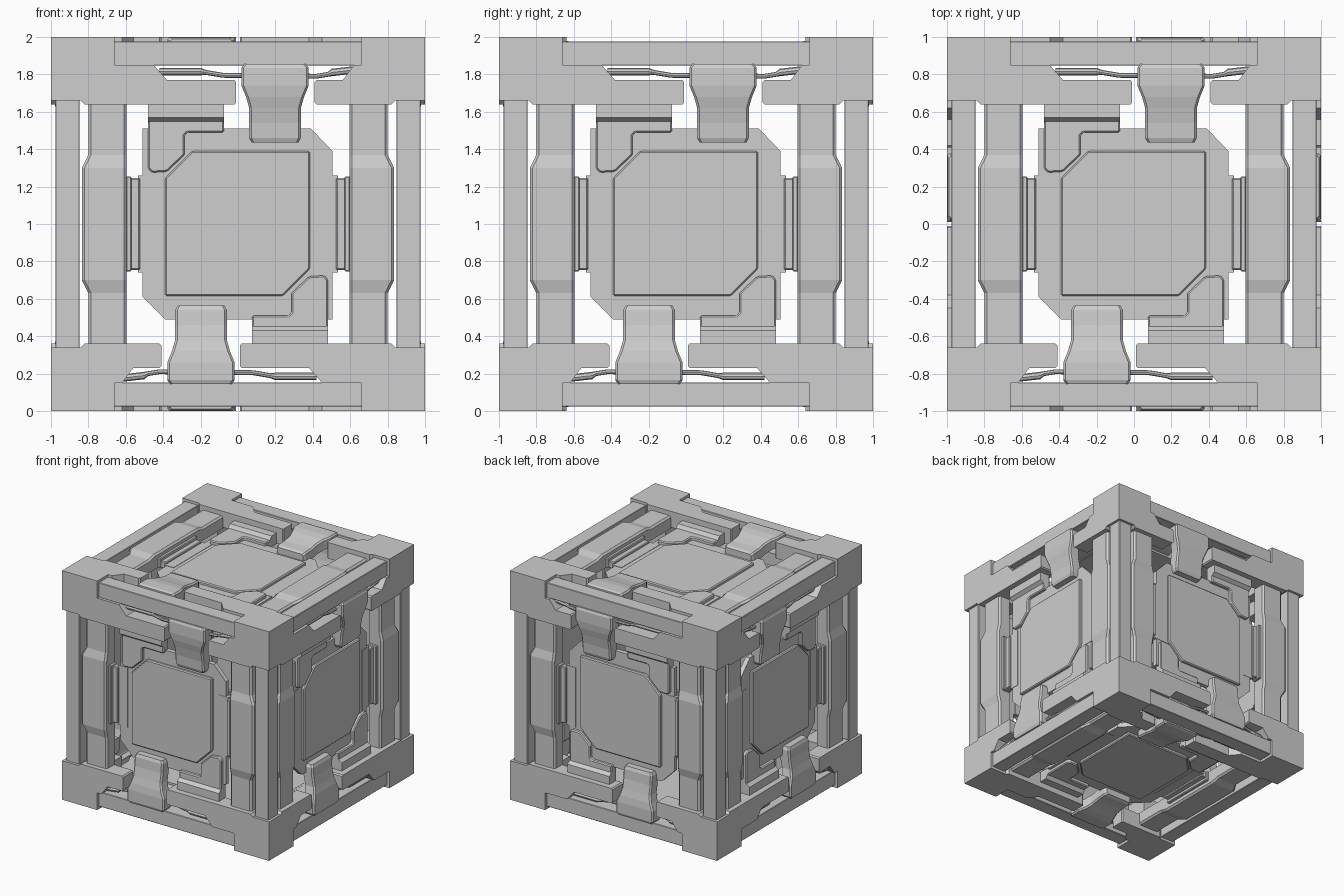
import bpy, bmesh
from math import radians
from mathutils import Matrix, Vector

if "Cube" in bpy.data.objects:
    bpy.data.objects.remove(bpy.data.objects["Cube"])

grey = bpy.data.materials.new("plain grey")
grey.use_nodes = True
grey.diffuse_color = (0.62, 0.62, 0.62, 1)
grey.node_tree.nodes["Principled BSDF"].inputs["Base Color"].default_value = (0.62, 0.62, 0.62, 1)

# Each side is modelled once as (across, up, outward), turned into place,
# and mirrored through the middle for the opposite side
CENTRE = Matrix.Translation((0, 0, 1))
TIP = Matrix.Rotation(radians(90), 4, 'X')
SIDES = [("top", "bottom", Matrix()), ("front", "back", TIP),
         ("right", "left", Matrix.Rotation(radians(90), 4, 'Z') @ TIP)]
HALF_TURN = Matrix.Rotation(radians(180), 4, 'Z')


def finish(bm, name, bevel):
    bmesh.ops.recalc_face_normals(bm, faces=bm.faces)
    if bevel:
        sharp = [e for e in bm.edges if e.calc_face_angle(0) > 0.5]
        bmesh.ops.bevel(bm, geom=sharp, offset=bevel, segments=1, affect='EDGES')
    me = bpy.data.meshes.new(name)
    bm.to_mesh(me)
    bm.free()
    me.materials.append(grey)
    return me


def place(name, me, matrix):
    ob = bpy.data.objects.new(name, me)
    ob.matrix_world = CENTRE @ matrix
    bpy.context.collection.objects.link(ob)


def on_sides(name, me, twice=True):
    mirrored = me.copy()
    mirrored.transform(Matrix.Diagonal((1, 1, -1, 1)))
    mirrored.flip_normals()
    for near, far, m in SIDES:
        for side, mesh in ((near, me), (far, mirrored)):
            place(f"{side}_{name}", mesh, m)
            if twice:
                place(f"{side}_{name}_opposite", mesh, m @ HALF_TURN)


def loft(name, rings, bevel=0.008):
    """Skin a closed solid through rings of equal point count."""
    bm = bmesh.new()
    loops = [[bm.verts.new(p) for p in ring] for ring in rings]
    for a, b in zip(loops, loops[1:]):
        for i in range(len(a)):
            j = (i + 1) % len(a)
            bm.faces.new((a[i], a[j], b[j], b[i]))
    bm.faces.new(loops[0])
    bm.faces.new(loops[-1])
    return finish(bm, name, bevel)


def plate(name, outline, low, high, bevel=0.008):
    return loft(name, [[(x, y, h) for x, y in outline] for h in (low, high)], bevel)


def box(name, x, y, z, bevel=0.006):
    corners = [(x[0], y[0]), (x[1], y[0]), (x[1], y[1]), (x[0], y[1])]
    return plate(name, corners, z[0], z[1], bevel)


# Corner blocks
block = box("corner_block", (-0.17, 0.17), (-0.17, 0.17), (-0.17, 0.17), 0)
for x in (-0.83, 0.83):
    for y in (-0.83, 0.83):
        for z in (-0.83, 0.83):
            place("corner_block", block, Matrix.Translation((x, y, z)))

# Edge rails, slightly set back between the corner blocks
rail = box("edge_rail", (-0.065, 0.065), (-0.065, 0.065), (-0.67, 0.67), 0.004)
turns = [Matrix(), Matrix.Rotation(radians(90), 4, 'X'), Matrix.Rotation(radians(90), 4, 'Y')]
for axis, turn in zip((2, 1, 0), turns):
    for a in (-0.912, 0.912):
        for b in (-0.912, 0.912):
            spot = [a, b]
            spot.insert(axis, 0)
            place("edge_rail", rail, Matrix.Translation(spot) @ turn)

# Long and short arms reaching inwards from the corners
long_arm = [(-1, 1), (-0.66, 1), (-0.66, 0.85), (-0.45, 0.85), (-0.38, 0.77), (-0.02, 0.77),
            (-0.01, 0.76), (-0.01, 0.65), (-0.02, 0.64), (-0.82, 0.64), (-0.84, 0.66), (-1, 0.66)]
short_arm = [(1, 1), (0.66, 1), (0.66, 0.85), (0.62, 0.85), (0.56, 0.77), (0.42, 0.77),
             (0.41, 0.76), (0.41, 0.65), (0.42, 0.64), (0.82, 0.64), (0.84, 0.66), (1, 0.66)]
on_sides("long_arm", plate("long_arm", long_arm, 0.86, 1, 0))
on_sides("short_arm", plate("short_arm", short_arm, 0.86, 1, 0))

# Side beams with a wider, slightly raised middle
beam = []
for y, outer, top in [(-0.66, 0.8, 0.96), (-0.37, 0.8, 0.96), (-0.3, 0.835, 0.977),
                      (0.3, 0.835, 0.977), (0.37, 0.8, 0.96), (0.66, 0.8, 0.96)]:
    beam.append([(-outer, y, 0.85), (-outer, y, top - 0.015), (-outer + 0.015, y, top),
                 (-0.61, y, top), (-0.595, y, top - 0.015), (-0.595, y, 0.85)])
on_sides("side_beam", loft("side_beam", beam, 0))

# Stepped joints between the beams and the centre panel
on_sides("outer_joint", box("outer_joint", (-0.6, -0.57), (-0.255, 0.255), (0.85, 0.935)))
on_sides("middle_joint", box("middle_joint", (-0.58, -0.525), (-0.245, 0.245), (0.85, 0.91)))
on_sides("inner_joint", box("inner_joint", (-0.535, -0.44), (-0.26, 0.26), (0.85, 0.893), 0))

# Centre panel and its raised cover
base = [(-0.51, 0.51), (0.39, 0.51), (0.505, 0.39), (0.505, -0.51), (-0.39, -0.51), (-0.51, -0.39)]
cover = [(-0.39, 0.245), (-0.245, 0.39), (0.385, 0.39), (0.385, -0.24), (0.24, -0.385), (-0.39, -0.385)]
on_sides("centre_panel", plate("centre_panel", base, 0.85, 0.89, 0), False)
on_sides("panel_cover", plate("panel_cover", cover, 0.88, 0.915, 0.008), False)

# Stepped brackets holding the panel to the long arms
bracket = [(-0.48, 0.66), (-0.075, 0.66), (-0.075, 0.49), (-0.27, 0.49), (-0.285, 0.475),
           (-0.285, 0.37), (-0.38, 0.28), (-0.46, 0.275), (-0.48, 0.295)]
on_sides("panel_bracket", plate("panel_bracket", bracket, 0.85, 0.92))
step = [[(x, 0.66, 0.91), (x, 0.66, 0.95), (x, 0.57, 0.95), (x, 0.54, 0.91)]
        for x in (-0.48, -0.075)]
on_sides("bracket_step", loft("bracket_step", step, 0))

# Bent clips joining the rails to the panel
clip = []
for y, half, top in [(0.855, 0.165, 0.99), (0.835, 0.18, 0.998), (0.74, 0.18, 0.998),
                     (0.68, 0.155, 0.99), (0.62, 0.138, 0.975), (0.54, 0.138, 0.96),
                     (0.46, 0.138, 0.955), (0.435, 0.125, 0.945)]:
    clip.append([(0.198 - half, y, top - 0.09), (0.198 - half, y, top - 0.012),
                 (0.21 - half, y, top), (0.186 + half, y, top),
                 (0.198 + half, y, top - 0.012), (0.198 + half, y, top - 0.09)])
on_sides("clip", loft("clip", clip, 0))

# Thin cables in the slots
cable = [(-0.42, 0.815, 0.02), (-0.2, 0.815, 0.02), (-0.17, 0.81, 0.013), (-0.08, 0.795, 0.013),
         (0.42, 0.79, 0.013), (0.48, 0.8, 0.013), (0.5, 0.81, 0.02), (0.63, 0.825, 0.02)]
ring = [Vector((0, 1, 0)) @ Matrix.Rotation(radians(45 * i), 3, 'X') for i in range(8)]
cable_rings = [[Vector((x, y, 0.93)) + r * p for p in ring] for x, y, r in cable]
on_sides("slot_cable", loft("slot_cable", cable_rings, 0))
